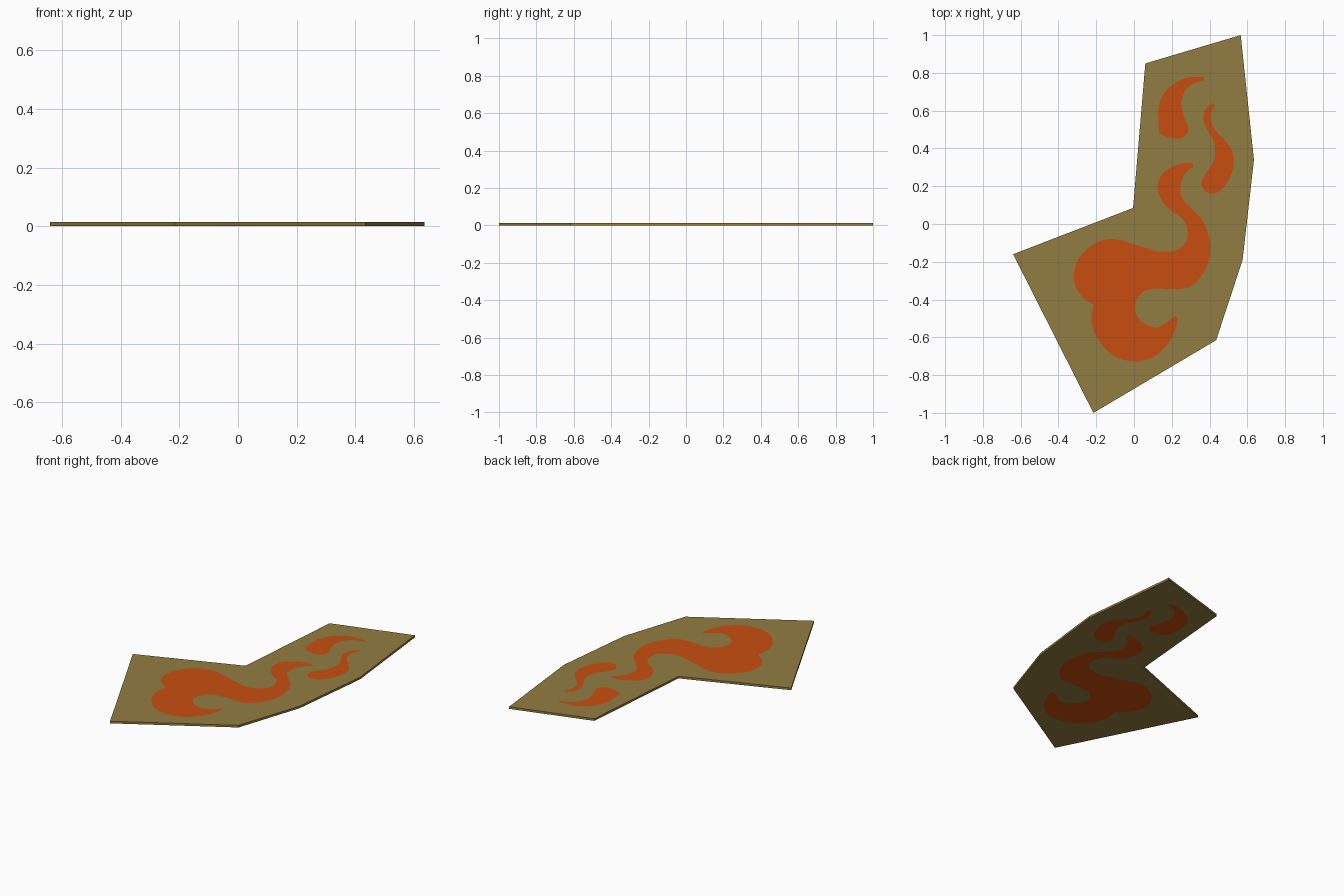
import bpy, bmesh
from mathutils import Vector
from mathutils.geometry import delaunay_2d_cdt

if "Cube" in bpy.data.objects:
    bpy.data.objects.remove(bpy.data.objects["Cube"])

THICK = 0.014


def material(name, rgb):
    m = bpy.data.materials.new(name)
    m.diffuse_color = (*rgb, 1.0)
    m.use_nodes = True
    m.node_tree.nodes["Principled BSDF"].inputs["Base Color"].default_value = m.diffuse_color
    return m


def smooth_loop(points, corners=(), steps=5):
    """Closed Catmull-Rom loop; the indices in corners stay sharp."""
    p = [Vector(q) for q in points]
    n = len(p)
    out = []
    for i in range(n):
        a, b = p[i], p[(i + 1) % n]
        ta = (b - p[i - 1]) / 2
        tb = (p[(i + 2) % n] - a) / 2
        if i in corners:
            ta = b - a
        if (i + 1) % n in corners:
            tb = b - a
        for s in range(steps):
            t = s / steps
            out.append(a * (2*t**3 - 3*t**2 + 1) + ta * (t**3 - 2*t**2 + t)
                       + b * (3*t**2 - 2*t**3) + tb * (t**3 - t**2))
    return out


def ccw(loop):
    area = sum(loop[i - 1].cross(loop[i]) for i in range(len(loop)))
    return loop if area > 0 else loop[::-1]


# Angular panel outline
panel = [Vector(q) for q in [
    (-0.64, -0.16), (-0.215, -1.0), (0.435, -0.615), (0.575, -0.19),
    (0.635, 0.34), (0.565, 1.0), (0.06, 0.85), (-0.005, 0.085)]]

# Large S-shaped flame
large_flame = smooth_loop([
    (0.308, 0.325), (0.23, 0.315), (0.15, 0.265), (0.125, 0.195),
    (0.15, 0.12), (0.20, 0.065), (0.25, 0.035), (0.283, -0.025),
    (0.277, -0.09), (0.23, -0.135), (0.145, -0.147), (0.055, -0.125),
    (-0.10, -0.08), (-0.20, -0.10), (-0.288, -0.177), (-0.32, -0.28),
    (-0.288, -0.37), (-0.214, -0.43), (-0.225, -0.505), (-0.203, -0.59),
    (-0.12, -0.69), (0.0, -0.728), (0.11, -0.70), (0.193, -0.615),
    (0.23, -0.515), (0.222, -0.485), (0.172, -0.522), (0.125, -0.547),
    (0.06, -0.53), (0.013, -0.48), (0.008, -0.42), (0.045, -0.362),
    (0.108, -0.342), (0.20, -0.345), (0.30, -0.33), (0.378, -0.24),
    (0.405, -0.125), (0.372, 0.003), (0.304, 0.082), (0.256, 0.135),
    (0.246, 0.198), (0.267, 0.262), (0.314, 0.304)], (0, 5, 17, 25, 42))

# Upper left comma-shaped flame
comma_flame = smooth_loop([
    (0.37, 0.777), (0.283, 0.775), (0.19, 0.727), (0.135, 0.643),
    (0.13, 0.54), (0.145, 0.473), (0.23, 0.452), (0.272, 0.468),
    (0.288, 0.51), (0.262, 0.574), (0.251, 0.643), (0.272, 0.706),
    (0.314, 0.743), (0.37, 0.76)], (0, 13))

# Upper right wavy flame
wavy_flame = smooth_loop([
    (0.42, 0.643), (0.383, 0.611), (0.367, 0.558), (0.388, 0.50),
    (0.42, 0.442), (0.43, 0.384), (0.415, 0.32), (0.372, 0.257),
    (0.357, 0.209), (0.388, 0.167), (0.44, 0.167), (0.494, 0.22),
    (0.526, 0.304), (0.52, 0.384), (0.478, 0.447), (0.425, 0.505),
    (0.404, 0.569), (0.428, 0.627)], (0, 17))

# Triangulate the panel with the flame outlines cut into it
points, faces = [], []
for loop in map(ccw, (panel, large_flame, comma_flame, wavy_flame)):
    faces.append(list(range(len(points), len(points) + len(loop))))
    points += loop
verts, _, tris, _, _, origin = delaunay_2d_cdt(points, [], faces, 1, 1e-5)

# Flat sheet on the top plane, flame faces orange, then given its thickness
bm = bmesh.new()
bv = [bm.verts.new((v.x, v.y, THICK)) for v in verts]
for tri, src in zip(tris, origin):
    f = bm.faces.new([bv[i] for i in tri])
    f.material_index = 1 if any(s > 0 for s in src) else 0
bottom = bmesh.ops.duplicate(bm, geom=bm.verts[:] + bm.edges[:] + bm.faces[:])
low = [g for g in bottom["geom"] if isinstance(g, bmesh.types.BMVert)]
bmesh.ops.translate(bm, verts=low, vec=(0, 0, -THICK))
# Side walls between the two open rims
rims = [e for e in bm.edges if e.is_boundary]
bmesh.ops.bridge_loops(bm, edges=rims)
bmesh.ops.recalc_face_normals(bm, faces=bm.faces[:])
for f in bm.faces:
    if abs(f.normal.z) < 0.5:
        f.material_index = 0

mesh = bpy.data.meshes.new("flame_panel")
bm.to_mesh(mesh)
bm.free()
mesh.materials.append(material("olive tan", (0.29, 0.205, 0.052)))
mesh.materials.append(material("flame orange", (0.58, 0.076, 0.0045)))
obj = bpy.data.objects.new("flame_panel", mesh)
bpy.context.scene.collection.objects.link(obj)
